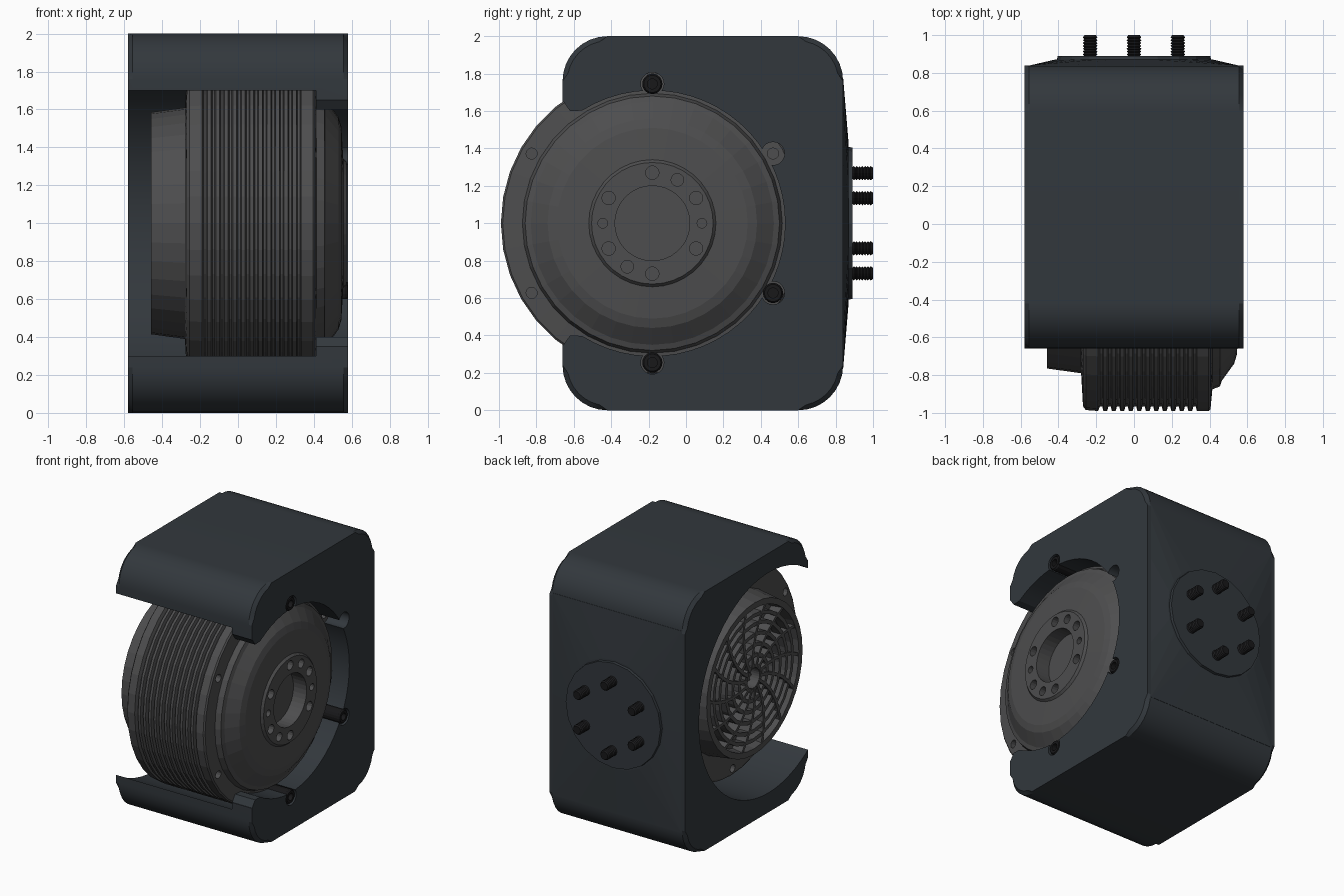
import bpy, bmesh, math
from math import sin, cos, pi

if "Cube" in bpy.data.objects:
    bpy.data.objects.remove(bpy.data.objects["Cube"])

CY, CZ = -0.18, 1.0          # motor axis position (axis runs along x)


def material(name, rgb):
    m = bpy.data.materials.new(name)
    m.diffuse_color = (*rgb, 1)
    m.use_nodes = True
    m.node_tree.nodes["Principled BSDF"].inputs["Base Color"].default_value = m.diffuse_color
    return m


HOUSING = material("housing_paint", (0.032, 0.039, 0.046))
METAL = material("motor_metal", (0.075, 0.075, 0.077))
BLACK = material("black_steel", (0.009, 0.009, 0.01))


def finish(name, bm, mat):
    bmesh.ops.recalc_face_normals(bm, faces=bm.faces)
    me = bpy.data.meshes.new(name)
    bm.to_mesh(me)
    bm.free()
    if mat:
        me.materials.append(mat)
    ob = bpy.data.objects.new(name, me)
    bpy.context.collection.objects.link(ob)
    return ob


def skin(bm, rings, closed=False):
    """Join equal rings of points with quads; cap the ends or close the loop."""
    vs = [[bm.verts.new(p) for p in r] for r in rings]
    n = len(vs[0])
    pairs = list(zip(vs, vs[1:])) + ([(vs[-1], vs[0])] if closed else [])
    for a, b in pairs:
        for i in range(n):
            j = (i + 1) % n
            bm.faces.new((a[i], a[j], b[j], b[i]))
    if not closed:
        bm.faces.new(vs[0])
        bm.faces.new(vs[-1])


def lathe(bm, profile, c1, c2, n, axis="x", closed=False):
    """Profile of (distance along axis, radius). Centre is (y, z) or (x, z)."""
    rings = []
    for t, r in profile:
        ring = []
        for i in range(n):
            a = 2 * pi * i / n
            u, v = c1 + r * cos(a), c2 + r * sin(a)
            ring.append((t, u, v) if axis == "x" else (u, t, v))
        rings.append(ring)
    skin(bm, rings, closed)


def prism(bm, pts, x0, x1):
    skin(bm, [[(x, y, z) for y, z in pts] for x in (x0, x1)])


def cut(ob, bm):
    cutter = finish("cutter", bm, None)
    cutter.hide_render = True
    mod = ob.modifiers.new("cut", "BOOLEAN")
    mod.operation, mod.solver, mod.object = "DIFFERENCE", "EXACT", cutter
    bpy.context.view_layer.objects.active = ob
    bpy.ops.object.modifier_apply(modifier=mod.name)
    bpy.data.objects.remove(cutter)


def smooth(ob, deg=25):
    bpy.ops.object.select_all(action="DESELECT")
    ob.select_set(True)
    bpy.context.view_layer.objects.active = ob
    bpy.ops.object.shade_smooth_by_angle(angle=math.radians(deg))


def polar(r, deg):
    return CY + r * cos(math.radians(deg)), CZ + r * sin(math.radians(deg))


# Housing: rounded block with chamfered ends
R = 0.24
outline = []
for cy, cz, start in ((0.84 - R, 2 - R, 0), (-0.66 + R, 2 - R, 90),
                      (-0.66 + R, R, 180), (0.84 - R, R, 270)):
    for k in range(9):
        a = math.radians(start + k * 90 / 8)
        outline.append((cy + R * cos(a), cz + R * sin(a)))
bm = bmesh.new()
prism(bm, outline, -0.58, 0.58)
rim = [e for e in bm.edges if abs(e.verts[0].co.x - e.verts[1].co.x) < 1e-6]
bmesh.ops.bevel(bm, geom=rim, offset=0.025, segments=1, affect="EDGES")
housing = finish("housing", bm, HOUSING)

# Motor cavity, open at the left and front
bm = bmesh.new()
lathe(bm, [(-0.8, 0.85), (0.41, 0.85)], CY, CZ, 64)
cut(housing, bm)

# Round window in the right wall with lipped front opening
window = [polar(0.71, -122 + 244 * k / 40) for k in range(41)]
window += [(-0.62, 1.6), (-0.655, 1.65), (-1.2, 1.65),
           (-1.2, 0.35), (-0.655, 0.35), (-0.62, 0.4)]
bm = bmesh.new()
prism(bm, window, 0.3, 0.8)
cut(housing, bm)

# Screw pockets around the window
SCREWS = [polar(0.745, a) for a in (90, 30, -30, -90)]
bm = bmesh.new()
for y, z in SCREWS:
    lathe(bm, [(0.36, 0.062), (0.8, 0.062)], y, z, 20)
cut(housing, bm)
smooth(housing)

# Back face swelling out to the round mounting pad
bm = bmesh.new()
N = 24
ang = [2 * pi * i / N for i in range(N)]
rect = [(max(-0.55, min(0.55, 1.3 * cos(a))), max(-0.78, min(0.78, 1.3 * sin(a)))) for a in ang]
skin(bm, [[(x, 0.83, 1 + z) for x, z in rect],
          [(x, 0.84, 1 + z) for x, z in rect],
          [(0.42 * cos(a), 0.87, 1 + 0.42 * sin(a)) for a in ang]])
finish("back_bulge", bm, HOUSING)
bm = bmesh.new()
lathe(bm, [(0.85, 0.41), (0.89, 0.405)], 0, 1, 20, "y")
finish("mounting_pad", bm, HOUSING)

# Threaded studs on the back
for i in range(6):
    a = math.radians(90 + 60 * i)
    thread = [(0.86, 0.03)]
    for k in range(7):
        thread += [(0.89 + k * 0.015, 0.031), (0.8975 + k * 0.015, 0.039)]
    thread.append((1.0, 0.03))
    bm = bmesh.new()
    lathe(bm, thread, 0.268 * cos(a), 1 + 0.268 * sin(a), 14, "y")
    finish("stud_%d" % (i + 1), bm, BLACK)

# Socket screws in three of the four pockets
for i in (0, 2, 3):
    y, z = SCREWS[i]
    bm = bmesh.new()
    lathe(bm, [(0.38, 0.054), (0.565, 0.054), (0.577, 0.046),
               (0.577, 0.027), (0.53, 0.027)], y, z, 18)
    finish("screw_%d" % (i + 1), bm, BLACK)

# Motor body: one turned profile with a grooved drum
profile = [(-0.37, 0.53), (-0.46, 0.54), (-0.46, 0.585), (-0.28, 0.61),
           (-0.27, 0.785), (-0.255, 0.805), (-0.19, 0.81)]
for k in range(12):
    x = -0.18 + k * 0.045
    profile += [(x, 0.785), (x + 0.012, 0.785), (x + 0.018, 0.81), (x + 0.038, 0.81)]
profile += [(0.395, 0.81), (0.405, 0.80), (0.415, 0.695), (0.455, 0.68), (0.465, 0.65),
            (0.53, 0.56), (0.545, 0.51), (0.555, 0.34), (0.572, 0.325),
            (0.572, 0.2), (0.46, 0.2)]
bm = bmesh.new()
lathe(bm, profile, CY, CZ, 36)
motor = finish("motor_body", bm, METAL)

# Bolt circle, dowel holes and flange holes
bm = bmesh.new()
holes = [(0.27, 30 + 60 * i, 0.036) for i in range(6)]
holes += [(0.265, a, 0.026) for a in (0, 180)] + [(0.268, a, 0.034) for a in (60, 240)]
for r, a, rad in holes:
    lathe(bm, [(0.5, rad), (0.7, rad)], *polar(r, a), 14)
for i in range(6):
    for x0, x1 in ((0.36, 0.5), (-0.4, -0.21)):
        lathe(bm, [(x0, 0.03), (x1, 0.03)], *polar(0.745, 30 + 60 * i), 12)
cut(motor, bm)

# Cooling grille on the left end: concentric rings and curved spokes
bm = bmesh.new()
for r in (0.09, 0.17, 0.25, 0.33, 0.41, 0.48):
    lathe(bm, [(-0.38, r - 0.014), (-0.45, r - 0.014), (-0.45, r + 0.014),
               (-0.38, r + 0.014)], CY, CZ, 28, closed=True)
for i in range(14):
    def arm(r, side):
        a = 2 * pi * i / 14 + 0.9 * r
        return (CY + r * cos(a) - side * sin(a), CZ + r * sin(a) + side * cos(a))
    radii = [0.08 + 0.465 * k / 5 for k in range(6)]
    prism(bm, [arm(r, 0.012) for r in radii] + [arm(r, -0.012) for r in radii[::-1]],
          -0.455, -0.365)
finish("cooling_grille", bm, METAL)
